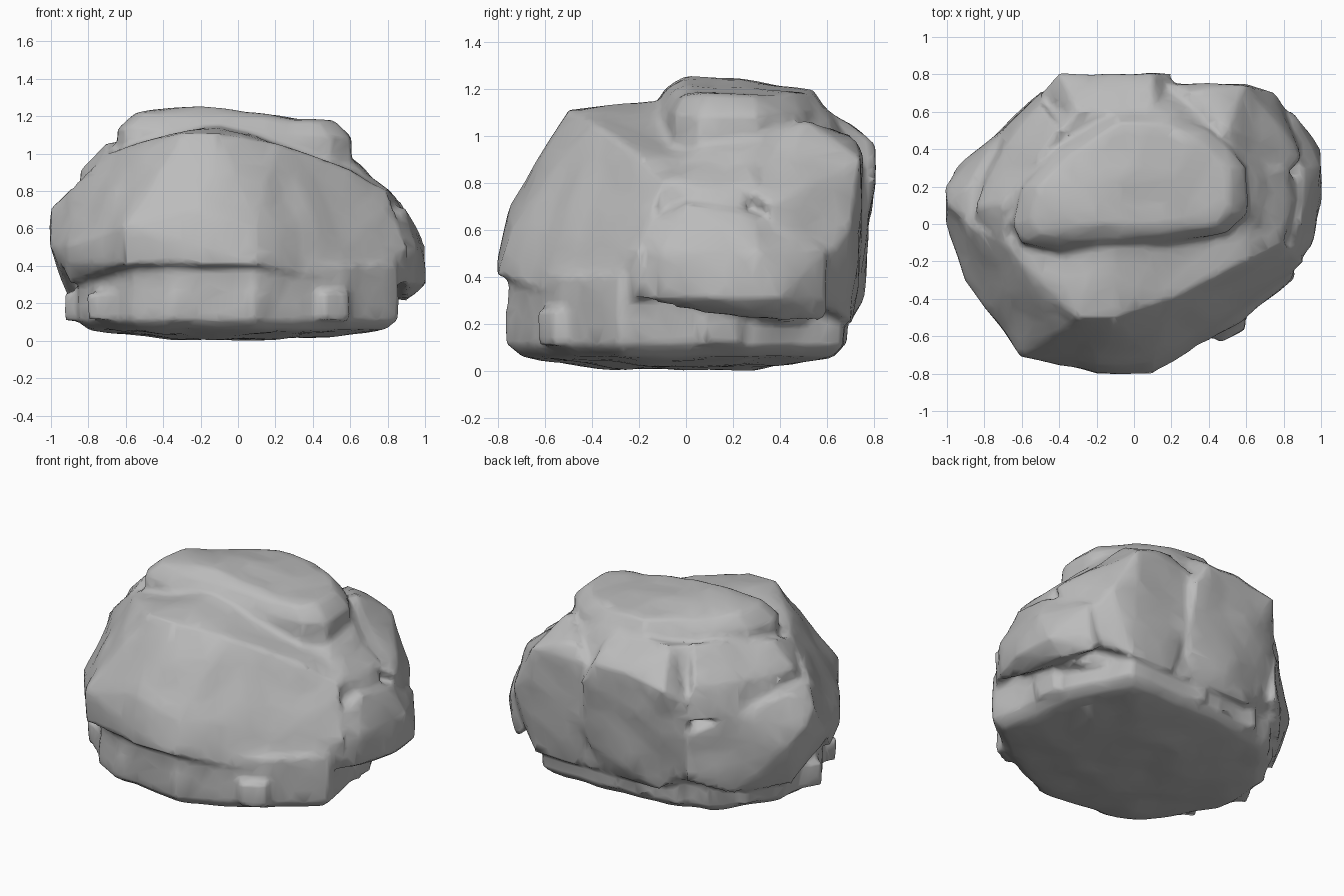
import bpy, bmesh
from math import cos, sin, tau
from mathutils import noise

cube = bpy.data.objects.get("Cube")
if cube:
    bpy.data.objects.remove(cube, do_unlink=True)

stone = bpy.data.materials.new("grey stone")
stone.use_nodes = True
stone.diffuse_color = (.5, .5, .5, 1)
stone.node_tree.nodes["Principled BSDF"].inputs["Base Color"].default_value = stone.diffuse_color


def add_chunk(boulder_mesh, points):
    """Add one convex lump of stone wrapped around its corner points."""
    lump = bmesh.new()
    for point in points:
        lump.verts.new(point)
    bmesh.ops.convex_hull(lump, input=lump.verts)
    loose = [v for v in lump.verts if not v.link_faces]
    bmesh.ops.delete(lump, geom=loose, context="VERTS")
    bmesh.ops.recalc_face_normals(lump, faces=lump.faces)
    mesh = bpy.data.meshes.new("lump")
    lump.to_mesh(mesh)
    lump.free()
    boulder_mesh.from_mesh(mesh)
    bpy.data.meshes.remove(mesh)


def layered(outline, levels, centre_y=0, tilt=0):
    """Repeat an outline at several heights, each with its own scale."""
    return [(x * scale, centre_y + y * scale, z + x * tilt)
            for z, scale in levels for x, y in outline]


# Recessed foot, nearly flat underneath
foot = layered(
    [(-.9, -.2), (-.6, -.65), (-.4, -.75), (.1, -.8), (.6, -.55), (.9, -.3),
     (.8, 0), (.8, .3), (.6, .7), (-.1, .7), (-.6, .6), (-.9, .2)],
    [(0, .4), (.05, .88), (.1, .95), (.4, .95)])

# Broad sloping slab on the front
front_slab = [
    (-.9, -.2, .3), (-.9, -.3, .4), (-.6, -.7, .4), (-.2, -.8, .4), (.1, -.8, .4),
    (.6, -.5, .3), (.9, -.2, .3), (-1, 0, .5), (-.9, -.3, .5), (-.6, -.7, .6),
    (-.2, -.8, .5), (.1, -.75, .6), (-.2, -.75, .7), (-.9, 0, .8), (-.7, -.1, 1),
    (-.5, -.4, 1), (-.3, -.5, 1.1), (-.1, -.5, 1.1), (.2, -.4, 1.05), (.6, -.2, .9),
    (.8, -.1, .8), (.9, -.2, .5), (-.1, .1, 1.15), (.6, .1, .9), (.5, .2, .3)]

# Main mass behind it
core = [
    (-.9, .1, .3), (-.6, .5, .2), (-.4, .7, .3), (.2, .7, .2), (.5, .65, .2),
    (.8, .4, .2), (.85, 0, .3), (.6, -.3, .3), (-.6, -.3, .3), (-.75, .1, 1),
    (-.4, .5, 1.05), (-.4, .7, .85), (-.3, .6, 1.1), (.2, .75, .85), (.2, .6, 1.1),
    (.5, .4, 1.05), (.65, 0, .9), (.65, .3, .95), (.8, 0, .75), (.75, .5, .7),
    (.55, .7, .8)]

# Right shoulder, stepped in two ledges
right_low = [
    (-1, 0, .5), (-1.01, .1, .5), (-1.01, .2, .6), (-.95, -.1, .4), (-1, .1, .7),
    (-.95, .3, .5), (-.9, .2, .2), (-.7, .5, .2), (-.7, .5, .7), (-.9, .2, .8),
    (-.9, 0, .8), (-.5, .7, .6), (-.5, .7, .3), (-.3, .4, .8), (-.4, 0, .3)]
right_high = [
    (-.85, 0, .8), (-.85, .1, .9), (-.7, -.1, 1), (-.7, .1, 1.05), (-.7, .4, .9),
    (-.7, .5, .7), (-.5, .65, .9), (-.5, .7, .7), (-.4, .5, 1.1), (-.2, 0, .8)]

# Upright block at the back
back_block = [
    (-.5, .65, .3), (-.5, .7, .8), (-.4, .8, .9), (-.1, .81, .95), (.1, .8, .95),
    (-.3, .6, 1.1), (.1, .6, 1.1), (.2, .8, .8), (.2, .75, .4), (-.1, .75, .3),
    (.1, .7, .2), (-.3, .7, .2), (-.2, .2, 1), (0, .2, .3)]

# Back corner on the left side
back_corner = [
    (.2, .75, .9), (.2, .75, .5), (.6, .75, .7), (.6, .75, .9), (.3, .7, 1),
    (.5, .5, 1.05), (.75, .7, .6), (.7, .65, .8), (.85, .55, .4), (.9, .35, .7),
    (.75, .2, .8), (.6, .7, .2), (.3, .7, .2), (.8, .5, .3), (.2, .2, .9), (.2, .2, .3)]

# Bulge on the left flank, with a narrow shelf above it
left_bulge = [
    (1.01, .4, .3), (1, .1, .3), (.95, -.1, .3), (.9, -.2, .3), (1, .3, .5),
    (.95, -.1, .5), (.9, 0, .7), (.9, .3, .65), (.85, -.2, .6), (.85, .6, .3),
    (.85, .6, .5), (.9, .4, .2), (.8, .6, .2), (.9, 0, .25), (.4, 0, .8), (.4, .5, .6)]
left_shelf = [
    (.8, -.1, .8), (.85, .1, .75), (.8, .3, .8), (.8, -.1, .6), (.9, .2, .6),
    (.6, .3, .95), (.6, 0, .9), (.4, .1, .6)]

# Cap stone, leaning towards the left, with a low peak
cap = layered(
    [(-.65, -.2), (-.6, -.3), (-.4, -.35), (.2, -.3), (.5, -.25), (.6, -.15),
     (.6, .1), (.4, .3), (.2, .4), (-.1, .4), (-.4, .2), (-.6, 0)],
    [(.95, 1), (1.1, 1), (1.18, .85)], centre_y=.2, tilt=-.04)
cap += [(-.2, 0, 1.25), (-.2, .2, 1.24)]

bm = bmesh.new()
for chunk in (foot, front_slab, core, right_low, right_high, back_block,
              back_corner, left_bulge, left_shelf, cap):
    add_chunk(bm, chunk)

# Broken chips around the foot
chip_count = 11
for i in range(chip_count):
    angle = tau * (i + .5) / chip_count
    x, y = .75 * cos(angle) - .03, .6 * sin(angle) - .03
    add_chunk(bm, [(x + a * .15, y + b * .15, z) for z in (.1, .25) for a, b in
                   ((-1, -.3), (-.4, .9), (.8, .6), (.9, -.5), (0, -1))])

mesh = bpy.data.meshes.new("boulder")
bm.to_mesh(mesh)
bm.free()
boulder = bpy.data.objects.new("boulder", mesh)
bpy.context.collection.objects.link(boulder)

# Fuse the lumps and wear down their edges
fuse = boulder.modifiers.new("fuse", "REMESH")
fuse.mode = "VOXEL"
fuse.voxel_size = .02
wear = boulder.modifiers.new("wear", "SMOOTH")
wear.iterations = 4
depsgraph = bpy.context.evaluated_depsgraph_get()
fused = bpy.data.meshes.new_from_object(boulder.evaluated_get(depsgraph))
boulder.modifiers.clear()
boulder.data = fused
bpy.data.meshes.remove(mesh)

# Uneven weathering
bm = bmesh.new()
bm.from_mesh(fused)
bm.normal_update()
shifts = [v.normal * noise.noise(v.co * 5) * .015 for v in bm.verts]
for v, shift in zip(bm.verts, shifts):
    v.co += shift
bm.to_mesh(fused)
bm.free()
fused.materials.clear()
fused.materials.append(stone)
fused.shade_smooth()

# Broad worn facets, resting on the ground
facets = boulder.modifiers.new("facets", "DECIMATE")
facets.ratio = .12
boulder.location.z = -min(v.co.z for v in fused.vertices)
